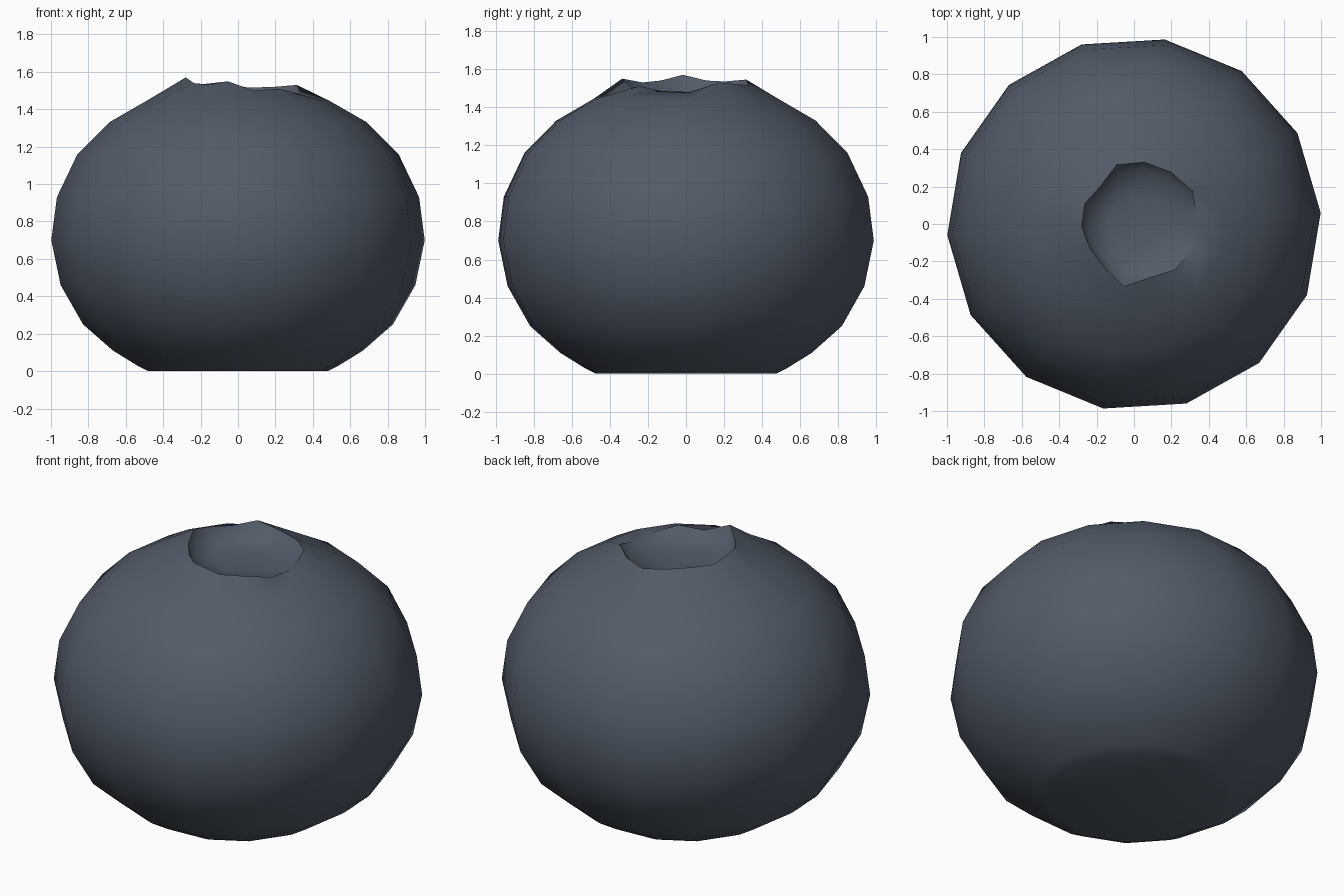
import bpy, bmesh, math

cube = bpy.data.objects.get("Cube")
if cube:
    bpy.data.objects.remove(cube, do_unlink=True)

SIDES = 14
PHASE = math.radians(3.4)

skin = bpy.data.materials.new("dusky_blue_skin")
skin.use_nodes = True
colour = (0.085, 0.105, 0.14, 1)
skin.diffuse_color = colour
bsdf = skin.node_tree.nodes["Principled BSDF"]
bsdf.inputs["Base Color"].default_value = colour
bsdf.inputs["Roughness"].default_value = 0.7

# Body profile from the flat base up to the shoulder: radius, height
profile = [(0.48, 0), (0.54, 0.03), (0.67, 0.11), (0.83, 0.25), (0.95, 0.46),
           (1.0, 0.70), (0.97, 0.93), (0.86, 1.16), (0.69, 1.33), (0.49, 1.445)]

# Ragged crown rim, one radius and height per side
rim = [(.34, 1.48), (.36, 1.53), (.34, 1.52), (.335, 1.515), (.33, 1.545),
       (.27, 1.535), (.285, 1.54), (.28, 1.57), (.27, 1.54), (.28, 1.53),
       (.34, 1.55), (.30, 1.50), (.33, 1.51), (.34, 1.485)]

bm = bmesh.new()


def ring(points):
    verts = []
    for i, (r, z) in enumerate(points):
        a = PHASE + math.tau * i / SIDES
        verts.append(bm.verts.new((r * math.cos(a), r * math.sin(a), z)))
    return verts


# Body, rim, then the shallow dish inside the crown
rings = [ring([p] * SIDES) for p in profile]
rings.append(ring(rim))
rings.append(ring([(r * 0.88, 1.46 + (z - 1.48) * 0.3) for r, z in rim]))
rings.append(ring([(0.14, 1.445)] * SIDES))

for low, high in zip(rings, rings[1:]):
    for i in range(SIDES):
        j = (i + 1) % SIDES
        bm.faces.new((low[i], low[j], high[j], high[i]))

# Close the base and the dish
bm.faces.new(rings[0][::-1])
centre = bm.verts.new((0, 0, 1.44))
for i in range(SIDES):
    bm.faces.new((rings[-1][i], rings[-1][(i + 1) % SIDES], centre))
bmesh.ops.recalc_face_normals(bm, faces=bm.faces)

mesh = bpy.data.meshes.new("berry")
bm.to_mesh(mesh)
bm.free()
mesh.materials.append(skin)
berry = bpy.data.objects.new("berry", mesh)
bpy.context.collection.objects.link(berry)
bpy.context.view_layer.objects.active = berry
berry.select_set(True)
bpy.ops.object.shade_smooth_by_angle(angle=math.radians(50))
